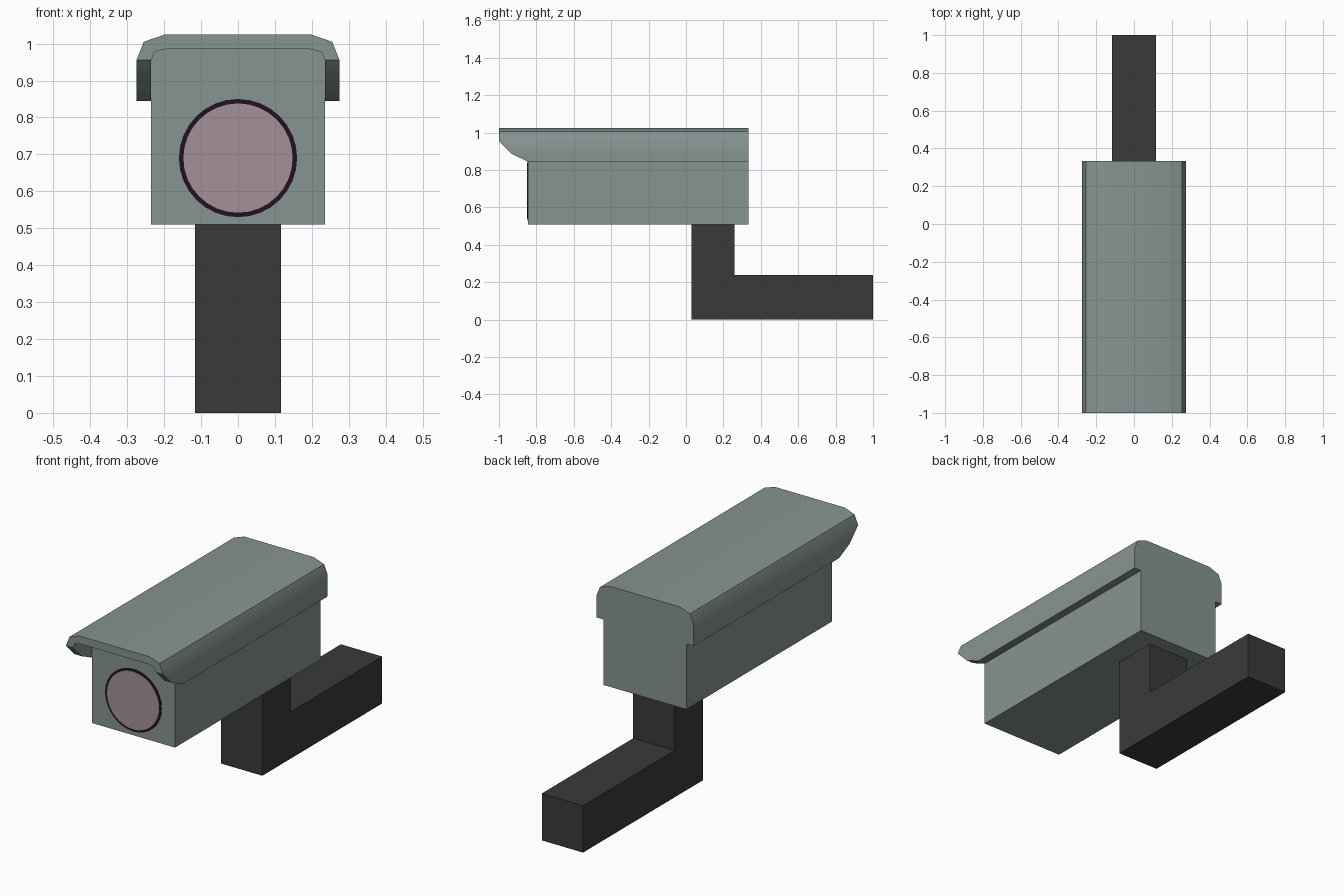
import bpy
import bmesh
import math

if "Cube" in bpy.data.objects:
    bpy.data.objects.remove(bpy.data.objects["Cube"], do_unlink=True)


def material(name, rgb):
    mat = bpy.data.materials.new(name)
    mat.use_nodes = True
    mat.diffuse_color = (*rgb, 1)
    mat.node_tree.nodes["Principled BSDF"].inputs["Base Color"].default_value = (*rgb, 1)
    return mat


casing = material("grey green casing", (0.24, 0.297, 0.29))
charcoal = material("charcoal", (0.042, 0.042, 0.042))
dark_purple = material("dark purple", (0.017, 0.005, 0.017))
pink_glass = material("dusky pink glass", (0.366, 0.283, 0.31))


def finish(name, bm, mat):
    bmesh.ops.recalc_face_normals(bm, faces=bm.faces)
    mesh = bpy.data.meshes.new(name)
    bm.to_mesh(mesh)
    bm.free()
    mesh.materials.append(mat)
    obj = bpy.data.objects.new(name, mesh)
    bpy.context.collection.objects.link(obj)
    return obj


def side_prism(name, profile, half_width, mat):
    """Extrude a (y, z) outline across x."""
    bm = bmesh.new()
    face = bm.faces.new([bm.verts.new((-half_width, y, z)) for y, z in profile])
    new = bmesh.ops.extrude_face_region(bm, geom=[face])["geom"]
    moved = [v for v in new if isinstance(v, bmesh.types.BMVert)]
    bmesh.ops.translate(bm, verts=moved, vec=(2 * half_width, 0, 0))
    return finish(name, bm, mat)


BACK, FACE, TIP = 0.333, -0.845, -1.0

# Camera body and L-shaped mounting arm
side_prism("camera_body", [(FACE, 0.51), (BACK, 0.51), (BACK, 0.985), (FACE, 0.985)], 0.235, casing)
side_prism("mounting_arm", [(0.03, 0), (1, 0), (1, 0.24), (0.26, 0.24), (0.26, 0.51), (0.03, 0.51)],
           0.117, charcoal)

# Hood: outer and inner outlines of the right half, with the front reach of each pair
half = [((0.275, 0.845), (0.235, 0.845), FACE),
        ((0.275, 0.885), (0.235, 0.885), -0.93),
        ((0.275, 0.955), (0.235, 0.955), TIP),
        ((0.255, 1.005), (0.225, 0.978), TIP),
        ((0.197, 1.025), (0.195, 0.985), TIP)]
outline = [(s, p) for s, part in ((1, half), (-1, half[::-1])) for p in part]
bm = bmesh.new()
rings = []
for s, (outer, inner, front) in outline:
    corners = ((outer, front), (outer, BACK), (inner, BACK), (inner, front))
    rings.append([bm.verts.new((s * x, y, z)) for (x, z), y in corners])
for a, b in zip(rings, rings[1:]):
    for i in range(4):
        j = (i + 1) % 4
        bm.faces.new((a[i], a[j], b[j], b[i]))
bm.faces.new(rings[0])
bm.faces.new(rings[-1])
hood = finish("hood", bm, casing)
bpy.ops.object.select_all(action="DESELECT")
hood.select_set(True)
bpy.context.view_layer.objects.active = hood
bpy.ops.object.shade_smooth_by_angle(angle=math.radians(30))


# Lens and its rim, thin discs on the front face
def disc(name, radius, depth, mat):
    ring = [(radius * math.cos(t), 0.69 + radius * math.sin(t))
            for t in (math.tau * i / 32 for i in range(32))]
    bm = bmesh.new()
    loops = [[bm.verts.new((x, y, z)) for x, z in ring] for y in (FACE, FACE - depth)]
    for i in range(32):
        j = (i + 1) % 32
        bm.faces.new((loops[0][i], loops[0][j], loops[1][j], loops[1][i]))
    bm.faces.new(loops[1])
    return finish(name, bm, mat)


disc("lens_rim", 0.16, 0.002, dark_purple)
disc("lens_glass", 0.148, 0.004, pink_glass)
